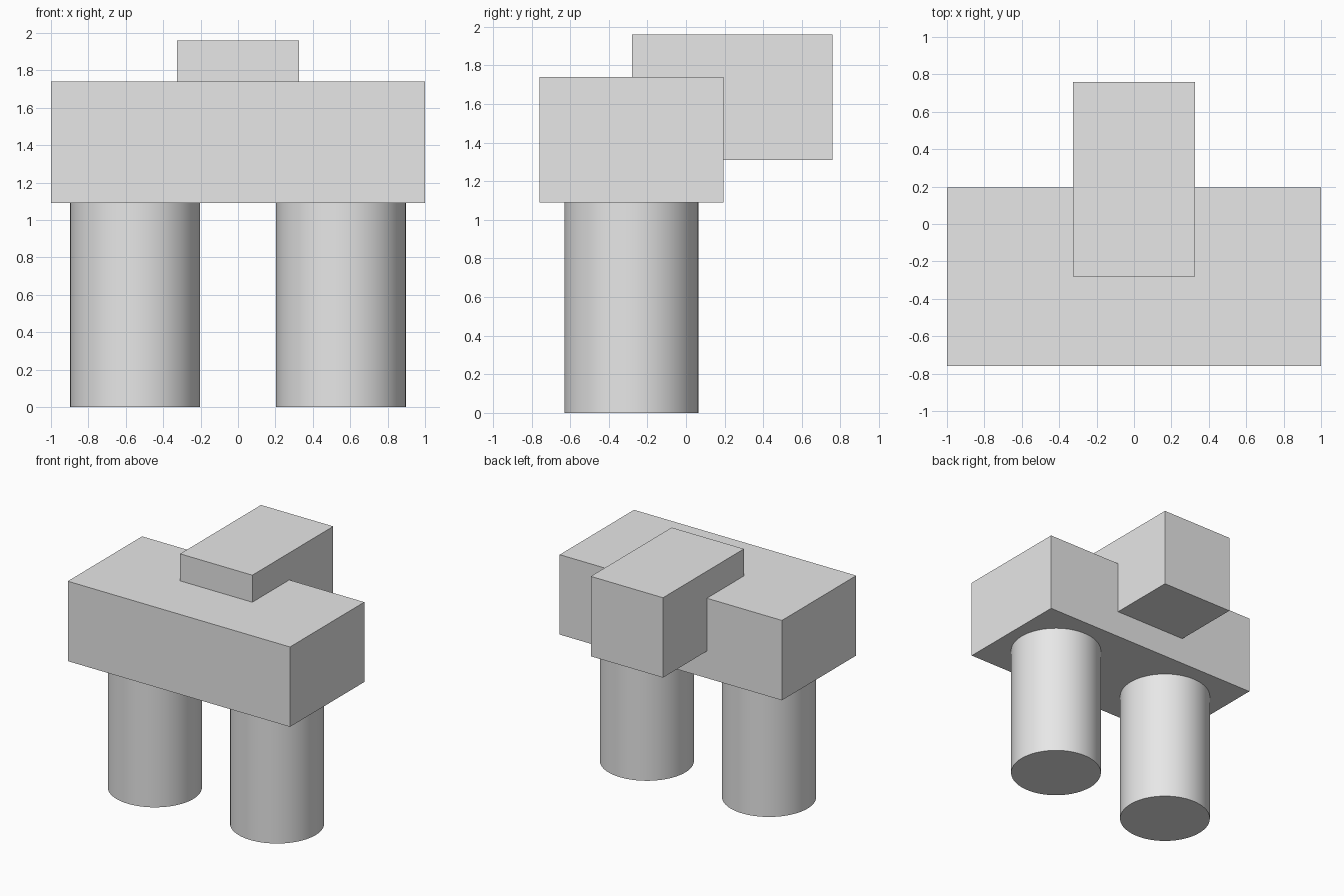
import bpy

# Remove the default cube
cube = bpy.data.objects.get("Cube")
if cube:
    bpy.data.objects.remove(cube, do_unlink=True)

# Single plain grey
GREY = (0.8, 0.8, 0.8, 1.0)
grey = bpy.data.materials.new("light grey")
grey.use_nodes = True
grey.diffuse_color = GREY
grey.node_tree.nodes["Principled BSDF"].inputs["Base Color"].default_value = GREY


def finish(name):
    obj = bpy.context.object
    obj.name = obj.data.name = name
    obj.data.materials.append(grey)
    return obj


def box(name, low, high):
    center = [(a + b) / 2 for a, b in zip(low, high)]
    bpy.ops.mesh.primitive_cube_add(size=1, location=center)
    obj = finish(name)
    obj.scale = [b - a for a, b in zip(low, high)]
    bpy.ops.object.transform_apply(location=False, rotation=False, scale=True)
    return obj


def leg(name, x):
    height = 1.09
    bpy.ops.mesh.primitive_cylinder_add(
        vertices=64, radius=0.347, depth=height, location=(x, -0.283, height / 2))
    finish(name)
    bpy.ops.object.shade_smooth_by_angle()


# Wide body block
box("body", (-1, -0.76, 1.09), (1, 0.195, 1.74))

# Raised block overhanging the back
box("rear_block", (-0.325, -0.28, 1.31), (0.325, 0.76, 1.96))

# Two round legs
for side, sign in (("left", 1), ("right", -1)):
    leg(side + "_leg", sign * 0.55)
